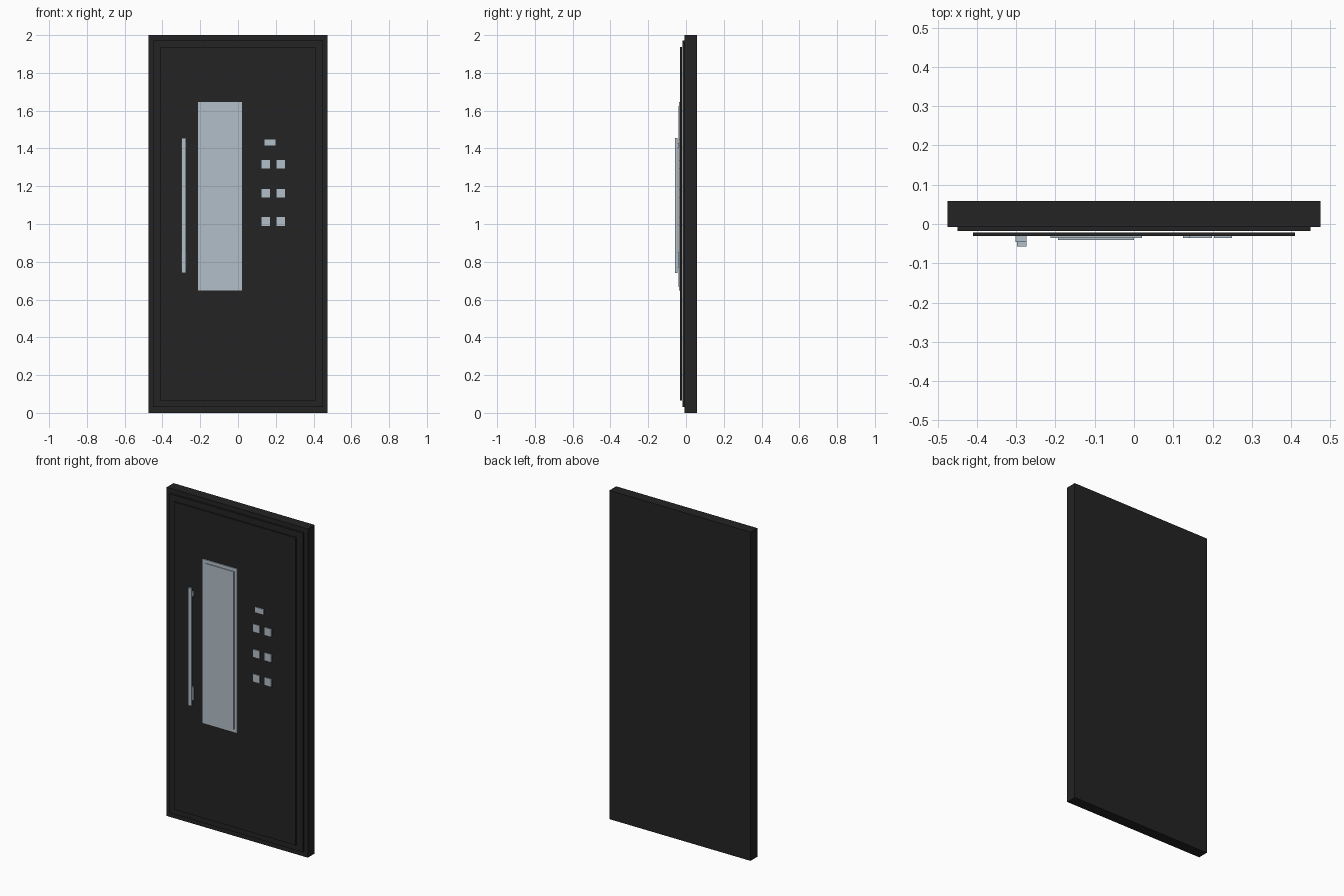
import bpy

if "Cube" in bpy.data.objects:
    bpy.data.objects.remove(bpy.data.objects["Cube"])


def material(name, rgb):
    m = bpy.data.materials.new(name)
    m.diffuse_color = (*rgb, 1)
    m.use_nodes = True
    m.node_tree.nodes["Principled BSDF"].inputs["Base Color"].default_value = m.diffuse_color
    return m


black = material("charcoal_black", (0.017, 0.017, 0.017))
steel = material("pale_blue_grey", (0.45, 0.52, 0.58))


def box(name, x, y, z, mat):
    """Box spanning the given (low, high) ranges."""
    spans = (x, y, z)
    bpy.ops.mesh.primitive_cube_add(size=1, location=[(a + b) / 2 for a, b in spans])
    o = bpy.context.object
    o.name = name
    o.scale = [b - a for a, b in spans]
    bpy.ops.object.transform_apply(location=False, rotation=False, scale=True)
    o.data.materials.append(mat)
    return o


# Door slab, stepped panel and thin front plate with a shadow gap
box("door_slab", (-0.475, 0.475), (-0.007, 0.058), (0, 2), black)
box("stepped_panel", (-0.449, 0.449), (-0.018, -0.007), (0.03, 1.972), black)
box("front_plate", (-0.41, 0.41), (-0.031, -0.022), (0.066, 1.937), black)

# Tall window: trim plate and raised pane
box("window_trim", (-0.213, 0.02), (-0.036, -0.031), (0.647, 1.645), steel)
box("window_pane", (-0.193, 0.0), (-0.041, -0.036), (0.667, 1.625), steel)

# Pull handle: bar on two mounts
box("handle_bar", (-0.298, -0.274), (-0.057, -0.045), (0.74, 1.456), steel)
for label, z in (("lower", (0.77, 0.85)), ("upper", (1.405, 1.43))):
    box("handle_mount_" + label, (-0.302, -0.273), (-0.046, -0.031), z, steel)

# Small square insets in two columns, with one wider plate above
for row, z in enumerate((0.99, 1.14, 1.294)):
    for col, x in enumerate((0.125, 0.204)):
        box(f"square_inset_{row}_{col}", (x, x + 0.045), (-0.036, -0.031), (z, z + 0.046), steel)
box("top_inset", (0.14, 0.198), (-0.036, -0.031), (1.415, 1.447), steel)
